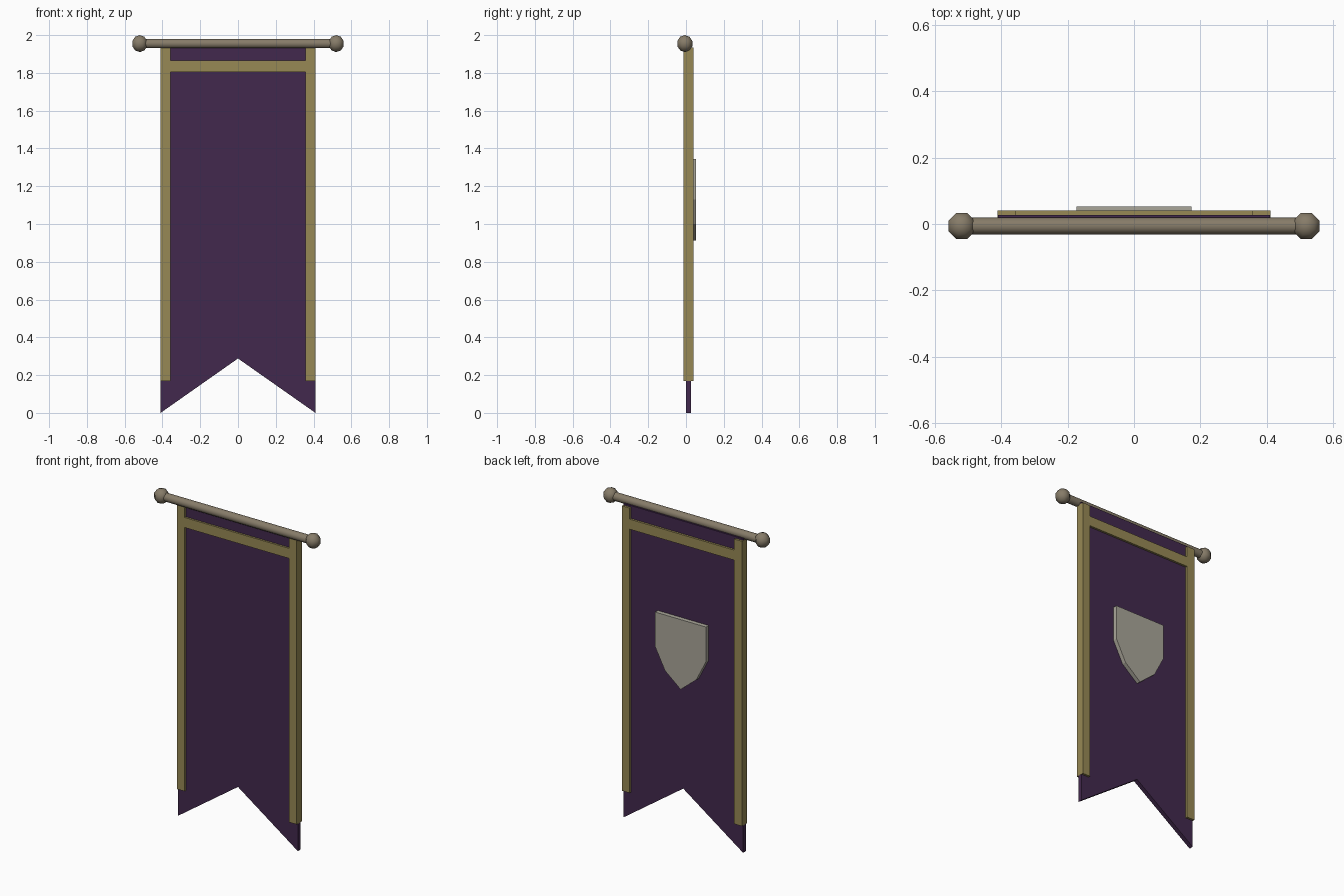
import bpy, bmesh, math
from mathutils import Matrix

if "Cube" in bpy.data.objects:
    bpy.data.objects.remove(bpy.data.objects["Cube"])


def material(name, rgb):
    m = bpy.data.materials.new(name)
    m.diffuse_color = (*rgb, 1)
    m.use_nodes = True
    m.node_tree.nodes["Principled BSDF"].inputs["Base Color"].default_value = m.diffuse_color
    return m


PURPLE = material("purple_cloth", (0.055, 0.022, 0.075))
GOLD = material("gold_trim", (0.31, 0.25, 0.09))
WOOD = material("rod_finish", (0.24, 0.20, 0.14))
SILVER = material("shield_grey", (0.40, 0.38, 0.32))


def finish(bm, name, mat, smooth=False):
    bmesh.ops.recalc_face_normals(bm, faces=bm.faces)
    me = bpy.data.meshes.new(name)
    bm.to_mesh(me)
    bm.free()
    me.materials.append(mat)
    for p in me.polygons:
        p.use_smooth = smooth
    ob = bpy.data.objects.new(name, me)
    bpy.context.collection.objects.link(ob)
    return ob


def slab(name, outline, y0, y1, mat):
    """Extrude an x-z outline from y0 to y1."""
    bm = bmesh.new()
    face = bm.faces.new([bm.verts.new((x, y0, z)) for x, z in outline])
    ext = bmesh.ops.extrude_face_region(bm, geom=[face])
    verts = [v for v in ext["geom"] if isinstance(v, bmesh.types.BMVert)]
    bmesh.ops.translate(bm, verts=verts, vec=(0, y1 - y0, 0))
    return finish(bm, name, mat)


def strip(name, x0, x1, z0, z1):
    return slab(name, [(x0, z0), (x1, z0), (x1, z1), (x0, z1)], -0.012, 0.04, GOLD)


# swallow-tailed cloth
slab("cloth", [(-0.41, 0), (0, 0.288), (0.41, 0), (0.41, 1.945), (-0.41, 1.945)],
     0.0, 0.027, PURPLE)

# gold trim wrapping both faces of the cloth
strip("left_trim", -0.411, -0.358, 0.17, 1.935)
strip("right_trim", 0.358, 0.411, 0.17, 1.935)
strip("top_trim", -0.358, 0.358, 1.804, 1.866)

# shield emblem on the back
half = [(0.174, 1.345), (0.174, 1.13), (0.107, 1.0)]
slab("shield_emblem", half + [(0, 0.912)] + [(-x, z) for x, z in reversed(half)],
     0.026, 0.053, SILVER)

# hanging rod
ROD_Y, ROD_Z = -0.006, 1.955
bm = bmesh.new()
bmesh.ops.create_cone(bm, cap_ends=True, segments=10, radius1=0.0258, radius2=0.0258,
                      depth=1.04,
                      matrix=Matrix.Translation((0, ROD_Y, ROD_Z)) @ Matrix.Rotation(math.pi / 2, 4, 'Y'))
rod = finish(bm, "hanging_rod", WOOD, True)
rod.data.set_sharp_from_angle(angle=math.radians(50))

# low-poly finials
for side, name in ((-1, "left_finial"), (1, "right_finial")):
    bm = bmesh.new()
    bmesh.ops.create_uvsphere(bm, u_segments=8, v_segments=5, radius=0.045,
                              matrix=Matrix.Translation((side * 0.52, ROD_Y, ROD_Z))
                              @ Matrix.Rotation(math.pi / 8, 4, 'Z'))
    finish(bm, name, WOOD, True)
